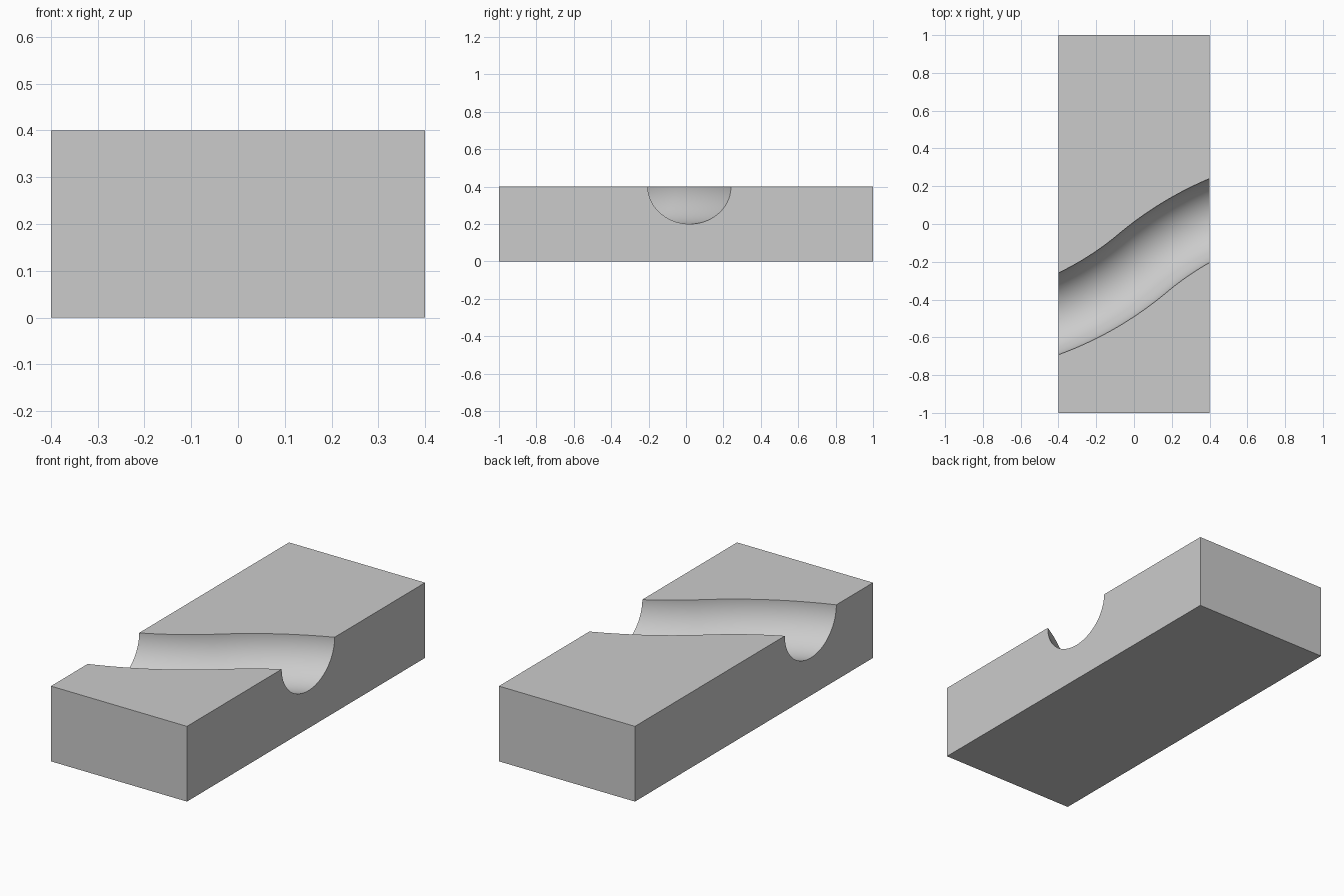
import bpy
import bmesh
import math
from mathutils import Vector

cube = bpy.data.objects.get("Cube")
if cube:
    bpy.data.objects.remove(cube, do_unlink=True)

HALF_X, HALF_Y, HEIGHT = 0.4, 1.0, 0.4
GROOVE_RADIUS = 0.2
BEND_RADIUS = 1.7
BEND_POINT = Vector((0.045, -0.208))
BEND_ANGLE = math.radians(40)

grey = bpy.data.materials.new("plain grey")
grey.use_nodes = True
colour = (0.6, 0.6, 0.6, 1)
grey.diffuse_color = colour
grey.node_tree.nodes["Principled BSDF"].inputs["Base Color"].default_value = colour


def make_object(name, bm):
    bmesh.ops.recalc_face_normals(bm, faces=bm.faces)
    mesh = bpy.data.meshes.new(name)
    bm.to_mesh(mesh)
    bm.free()
    mesh.materials.append(grey)
    obj = bpy.data.objects.new(name, mesh)
    bpy.context.collection.objects.link(obj)
    return obj


def path_point(s):
    """Point and heading on an S of two equal arcs, s along its length."""
    side = 1 if s >= 0 else -1
    heading = BEND_ANGLE - abs(s) / BEND_RADIUS
    dx = BEND_RADIUS * (math.sin(BEND_ANGLE) - math.sin(heading))
    dy = BEND_RADIUS * (math.cos(heading) - math.cos(BEND_ANGLE))
    return BEND_POINT + side * Vector((dx, dy)), heading


# Rectangular block
bm = bmesh.new()
bmesh.ops.create_cube(bm, size=1)
for v in bm.verts:
    v.co = ((v.co.x * 2 * HALF_X), (v.co.y * 2 * HALF_Y), (v.co.z + 0.5) * HEIGHT)
block = make_object("grooved_block", bm)

# Round bar swept along the S, used to cut the groove
bm = bmesh.new()
STEPS, SIDES, REACH = 48, 64, 0.8
rings = []
for i in range(STEPS + 1):
    p, heading = path_point(REACH * (2 * i / STEPS - 1))
    normal = Vector((-math.sin(heading), math.cos(heading)))
    ring = []
    for k in range(SIDES):
        a = math.tau * (k + 0.5) / SIDES
        flat = p + normal * GROOVE_RADIUS * math.cos(a)
        ring.append(bm.verts.new((flat.x, flat.y, HEIGHT + GROOVE_RADIUS * math.sin(a))))
    rings.append(ring)
for a, b in zip(rings, rings[1:]):
    for k in range(SIDES):
        n = (k + 1) % SIDES
        bm.faces.new((a[k], a[n], b[n], b[k]))
bm.faces.new(rings[0])
bm.faces.new(rings[-1])
cutter = make_object("groove_cutter", bm)
cutter.hide_render = True

# Cut the groove, then drop the cutter
cut = block.modifiers.new("groove", "BOOLEAN")
cut.operation = "DIFFERENCE"
cut.solver = "EXACT"
cut.object = cutter
bpy.ops.object.select_all(action="DESELECT")
bpy.context.view_layer.objects.active = block
block.select_set(True)
bpy.ops.object.modifier_apply(modifier=cut.name)
bpy.data.objects.remove(cutter, do_unlink=True)
bpy.ops.object.shade_smooth_by_angle(angle=math.radians(30))
